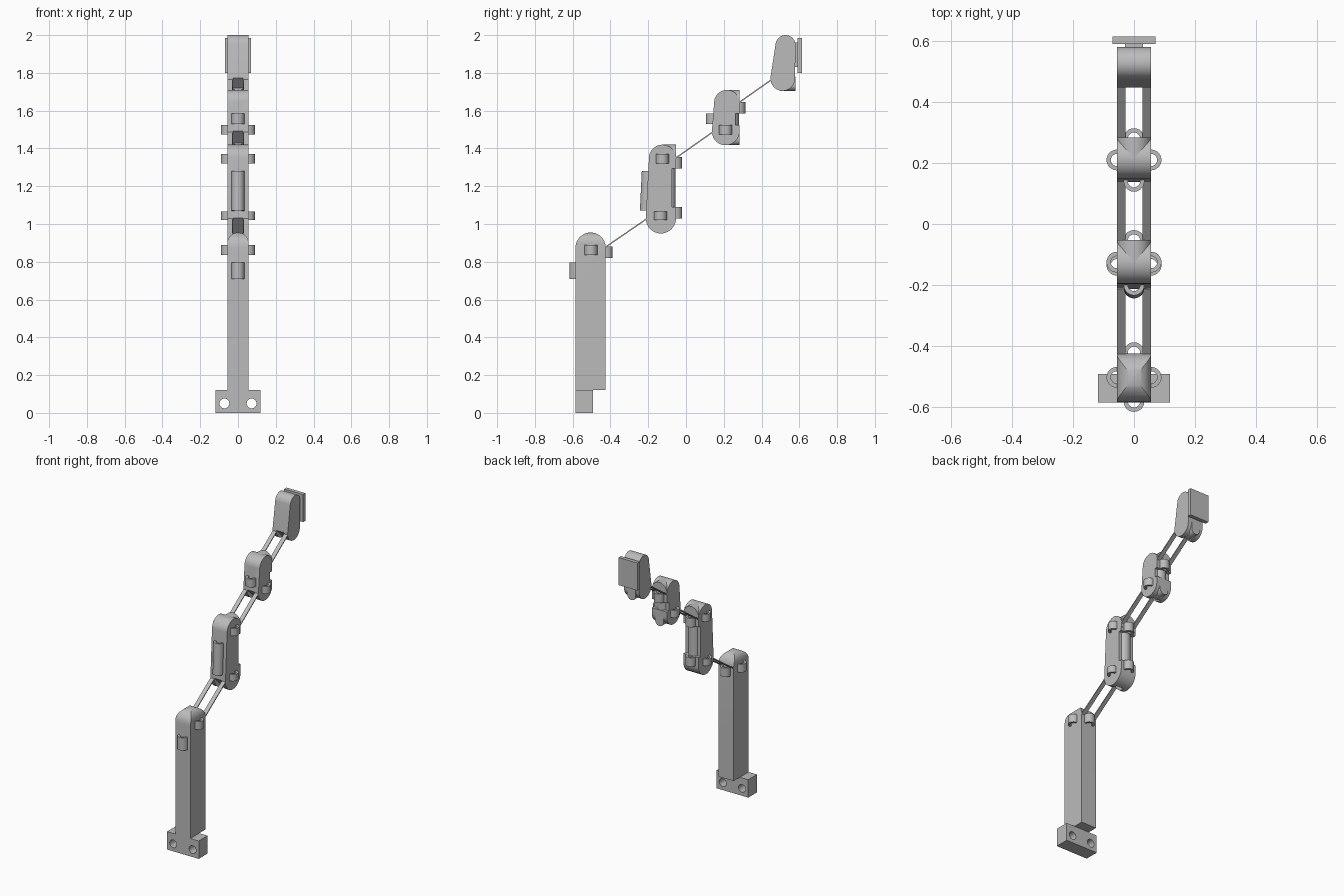
import bpy, bmesh, math
from mathutils import Vector, Matrix

cube = bpy.data.objects.get("Cube")
if cube:
    bpy.data.objects.remove(cube, do_unlink=True)

grey = bpy.data.materials.new("mid grey")
grey.use_nodes = True
COLOUR = (0.5, 0.5, 0.5, 1)
grey.diffuse_color = COLOUR
grey.node_tree.nodes["Principled BSDF"].inputs["Base Color"].default_value = COLOUR

W = 0.056      # half width of every segment
SLOT = 0.027   # half width of the hinge slot


def finish(name, bm):
    bmesh.ops.recalc_face_normals(bm, faces=bm.faces)
    mesh = bpy.data.meshes.new(name)
    bm.to_mesh(mesh)
    bm.free()
    mesh.materials.append(grey)
    obj = bpy.data.objects.new(name, mesh)
    bpy.context.collection.objects.link(obj)
    return obj


def hull(name, points):
    bm = bmesh.new()
    verts = [bm.verts.new(p) for p in points]
    result = bmesh.ops.convex_hull(bm, input=verts)
    loose = [v for v in bm.verts if not v.link_faces]
    bmesh.ops.delete(bm, geom=loose, context='VERTS')
    bmesh.ops.dissolve_limit(bm, angle_limit=0.01, verts=bm.verts, edges=bm.edges)
    return finish(name, bm)


def box(name, x0, x1, y0, y1, z0, z1):
    return hull(name, [(x, y, z) for x in (x0, x1) for y in (y0, y1) for z in (z0, z1)])


def circle(r, n=40):
    return [(r * math.cos(2 * math.pi * i / n), r * math.sin(2 * math.pi * i / n)) for i in range(n)]


def stadium(name, half, *discs):
    # discs are (y, z, radius), joined into one rounded plate across x
    return hull(name, [(x, y + a, z + b) for x in (-half, half)
                       for y, z, r in discs for a, b in circle(r)])


def arch(name, half, y0, y1, z_flat, z_round):
    # block along y whose z_round end is rounded across x
    sign = 1 if z_round > z_flat else -1
    mid = z_round - sign * half
    return hull(name, [(x, y, z) for y in (y0, y1) for x, z in
                       [(-half, z_flat), (half, z_flat)] +
                       [(a, mid + sign * b) for a, b in circle(half) if b > -1e-6]])


def rod(name, start, end, radius, inner=0.0):
    # solid rod, or tube when inner is given, between two points
    a, b = Vector(start), Vector(end)
    length = (b - a).length
    bm = bmesh.new()
    loop = [bm.verts.new((r, 0, z)) for r, z in
            ((inner, 0), (radius, 0), (radius, length), (inner, length))]
    edges = [bm.edges.new((loop[i], loop[i + 1])) for i in range(3)]
    if inner:
        edges.append(bm.edges.new((loop[3], loop[0])))
    bmesh.ops.spin(bm, geom=loop + edges, cent=(0, 0, 0), axis=(0, 0, 1),
                   angle=2 * math.pi, steps=32)
    bmesh.ops.remove_doubles(bm, verts=bm.verts, dist=1e-5)
    turn = Vector((0, 0, 1)).rotation_difference(b - a).to_matrix().to_4x4()
    bm.transform(Matrix.Translation(a) @ turn)
    return finish(name, bm)


def boolean(obj, cutter, operation='DIFFERENCE'):
    mod = obj.modifiers.new("cut", 'BOOLEAN')
    mod.operation, mod.solver, mod.object = operation, 'EXACT', cutter
    bpy.context.view_layer.objects.active = obj
    bpy.ops.object.modifier_apply(modifier=mod.name)
    bpy.data.objects.remove(cutter, do_unlink=True)


def guide(name, x, y, z0, z1):
    return rod(name, (x, y, z0), (x, y, z1), 0.034, 0.02)


def side_guides(name, y, z0, z1):
    for side, x in (("left", W), ("right", -W)):
        guide(f"{side}_{name}", x, y, z0, z1)


def cut_slot(obj, y, z, depth):
    # angled slot on the lower front, between the two cheeks
    d = Vector((0, -1, -1)).normalized()
    t = Vector((0, 1, -1)).normalized()
    c = Vector((0, y, z))
    boolean(obj, hull("slot_cutter", [c + Vector((x, 0, 0)) + d * k + t * s
            for x in (-SLOT, SLOT) for k in (depth, 0.2) for s in (-0.15, 0.15)]))


# Mounting foot with two screw holes
foot = box("mounting_foot", -0.118, 0.118, -0.585, -0.492, 0, 0.12)
for x in (-0.072, 0.072):
    boolean(foot, rod("hole_cutter", (x, -0.7, 0.05), (x, -0.4, 0.05), 0.026))

# Base segment: top is rounded both ways
base = stadium("base_segment", W, (-0.505, 0.875, 0.08), (-0.505, 0.3, 0.08))
boolean(base, box("end_cutter", -1, 1, -1, 1, 0, 0.35))
boolean(base, arch("vault", W, -0.7, -0.3, 0.2, 0.955), 'INTERSECT')
box("base_column", -W, W, -0.585, -0.425, 0.12, 0.35)
guide("base_front_guide", 0, -0.582, 0.71, 0.795)
guide("base_back_guide", 0, -0.422, 0.82, 0.88)
side_guides("base_guide", -0.503, 0.835, 0.89)

# Lower finger segment
lower = stadium("lower_segment", W, (-0.133, 1.03, 0.08), (-0.125, 1.349, 0.071))
cut_slot(lower, -0.133, 1.03, 0.055)
boolean(lower, box("recess_cutter", -1, 1, -0.075, 0.1, 1.09, 1.295))
rod("lower_back_column", (0, -0.095, 1.07), (0, -0.095, 1.32), 0.04)
arch("lower_top_knuckle", W, -0.125, -0.053, 1.32, 1.42)
rod("lower_front_guide", (0, -0.21, 1.07), (0, -0.2, 1.28), 0.034, 0.02)
guide("lower_back_top_guide", 0, -0.054, 1.295, 1.355)
guide("lower_back_bottom_guide", 0, -0.054, 1.03, 1.09)
side_guides("lower_top_guide", -0.125, 1.32, 1.37)
side_guides("lower_bottom_guide", -0.135, 1.02, 1.065)

# Middle finger segment, with a slanted cord hole
middle = stadium("middle_segment", W, (0.21, 1.49, 0.073), (0.216, 1.643, 0.067))
cut_slot(middle, 0.21, 1.49, 0.05)
boolean(middle, box("recess_cutter", -1, 1, 0.262, 0.4, 1.525, 1.585))
rod("middle_back_column", (0, 0.24, 1.5), (0, 0.24, 1.62), 0.04)
arch("middle_top_knuckle", W, 0.216, 0.283, 1.62, 1.71)
middle_block = arch("middle_bottom_knuckle", SLOT + 0.004, 0.2, 0.283, 1.5, 1.417)
for part in (middle, middle_block):
    boolean(part, rod("hole_cutter", (0, 0.1, 1.67), (0, 0.34, 1.41), 0.02))
guide("middle_front_guide", 0, 0.14, 1.53, 1.585)
guide("middle_back_guide", 0, 0.28, 1.585, 1.645)
side_guides("middle_guide", 0.21, 1.475, 1.525)

# Fingertip segment with its back pad
tip = stadium("tip_segment", W, (0.512, 1.77, 0.065), (0.527, 1.947, 0.053))
cut_slot(tip, 0.512, 1.77, 0.044)
tip_block = arch("tip_bottom_knuckle", SLOT + 0.004, 0.5, 0.58, 1.78, 1.705)
for part in (tip, tip_block):
    boolean(part, rod("hole_cutter", (0, 0.4, 1.86), (0, 0.64, 1.7), 0.02))
box("tip_pad_mount", -0.03, 0.03, 0.56, 0.592, 1.83, 1.96)
box("tip_back_pad", -0.07, 0.07, 0.59, 0.615, 1.80, 1.985)

# Paired flat straps joining neighbouring segments
joints = (("base", (-0.44, 0.868), (-0.19, 1.04)),
          ("lower", (-0.07, 1.338), (0.16, 1.5)),
          ("middle", (0.265, 1.632), (0.47, 1.776)))
for name, (y0, z0), (y1, z1) in joints:
    for side, x in (("left", 0.042), ("right", -0.042)):
        hull(f"{side}_{name}_strap", [(x + dx, y, z + dz) for y, z in ((y0, z0), (y1, z1))
             for dx in (-0.014, 0.014) for dz in (-0.004, 0.004)])

# Smooth curves, keep hard edges
meshes = [o for o in bpy.context.scene.objects if o.type == 'MESH']
for o in bpy.context.selected_objects:
    o.select_set(False)
for o in meshes:
    o.select_set(True)
bpy.context.view_layer.objects.active = meshes[0]
bpy.ops.object.shade_smooth_by_angle(angle=math.radians(30))
